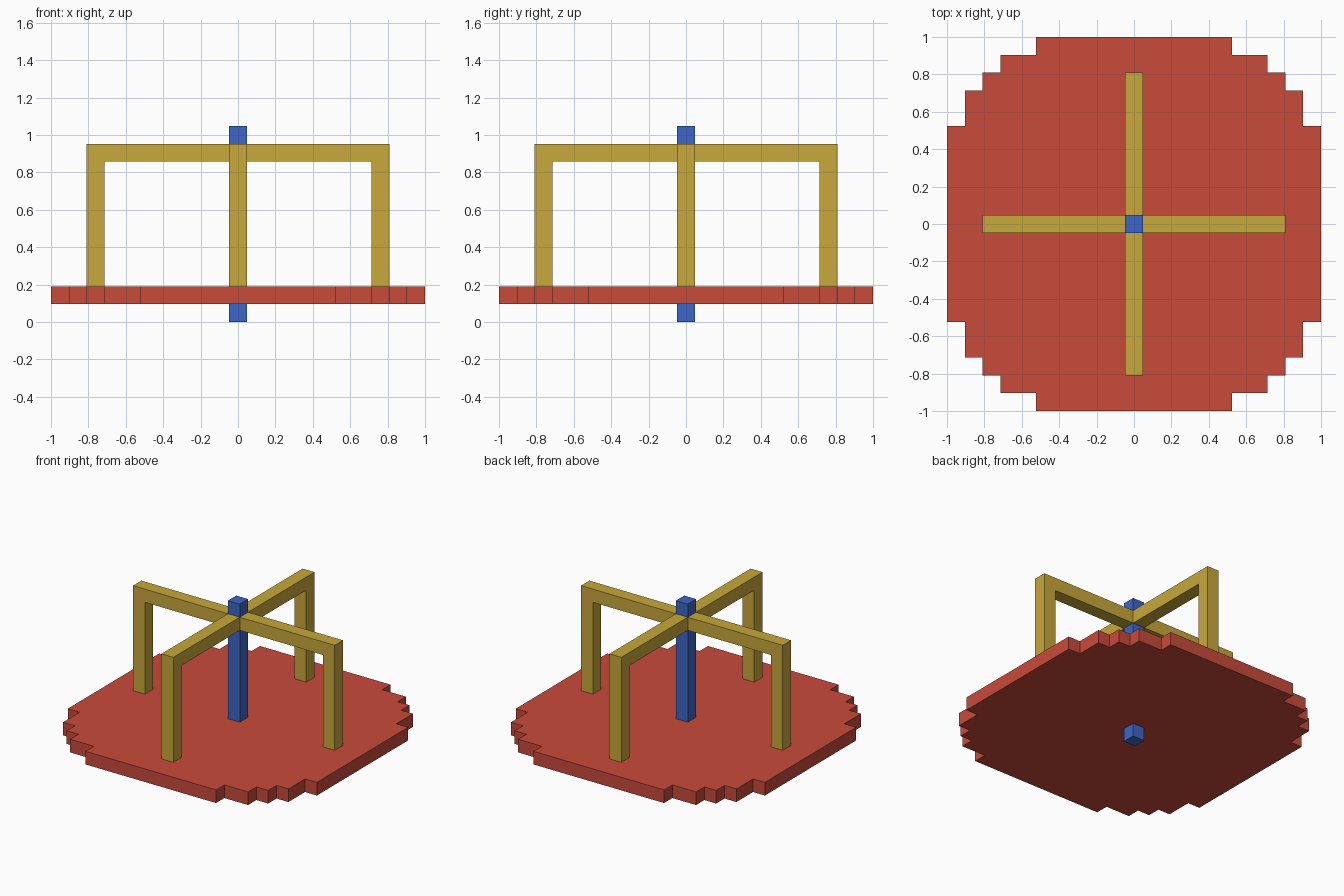
import bpy, bmesh
from mathutils import Matrix, Vector
from math import radians

if "Cube" in bpy.data.objects:
    bpy.data.objects.remove(bpy.data.objects["Cube"])

U = 2 / 21  # one block; the disc is 21 blocks wide


def material(name, rgb):
    m = bpy.data.materials.new(name)
    m.diffuse_color = (*rgb, 1)
    m.use_nodes = True
    m.node_tree.nodes["Principled BSDF"].inputs["Base Color"].default_value = m.diffuse_color
    return m


RED = material("red", (0.578, 0.069, 0.042))
YELLOW = material("yellow", (0.578, 0.392, 0.042))
BLUE = material("blue", (0.047, 0.133, 0.578))


def prism(name, outline, extrude, mat, turn=0):
    """Extrude a closed outline (in blocks) into a solid, then turn it about z."""
    bm = bmesh.new()
    face = bm.faces.new([bm.verts.new(Vector(p) * U) for p in outline])
    ext = bmesh.ops.extrude_face_region(bm, geom=[face], use_keep_orig=True)
    top = [v for v in ext["geom"] if isinstance(v, bmesh.types.BMVert)]
    bmesh.ops.translate(bm, verts=top, vec=Vector(extrude) * U)
    bmesh.ops.recalc_face_normals(bm, faces=bm.faces)
    bm.transform(Matrix.Rotation(radians(turn), 4, "Z"))
    mesh = bpy.data.meshes.new(name)
    bm.to_mesh(mesh)
    bm.free()
    mesh.materials.append(mat)
    obj = bpy.data.objects.new(name, mesh)
    bpy.context.collection.objects.link(obj)
    return obj


# Stepped round platform: one quadrant of the rim repeated four times
quadrant = [(10.5, 5.5), (9.5, 5.5), (9.5, 7.5), (8.5, 7.5), (8.5, 8.5),
            (7.5, 8.5), (7.5, 9.5), (5.5, 9.5), (5.5, 10.5)]
rim = []
for _ in range(4):
    rim += [(x, y, 1) for x, y in quadrant]
    quadrant = [(-y, x) for x, y in quadrant]
prism("platform", rim, (0, 0, 1), RED)

# Centre pole
prism("centre_pole", [(-.5, -.5, 0), (.5, -.5, 0), (.5, .5, 0), (-.5, .5, 0)],
      (0, 0, 11), BLUE)

# Four handrails: arm from the pole outwards, leg down to the platform
rail = [(.5, 9), (7.5, 9), (7.5, 2), (8.5, 2), (8.5, 10), (.5, 10)]
for side, turn in (("right", 0), ("back", 90), ("left", 180), ("front", 270)):
    prism(f"{side}_handrail", [(x, -.5, z) for x, z in rail], (0, 1, 0), YELLOW, turn)
